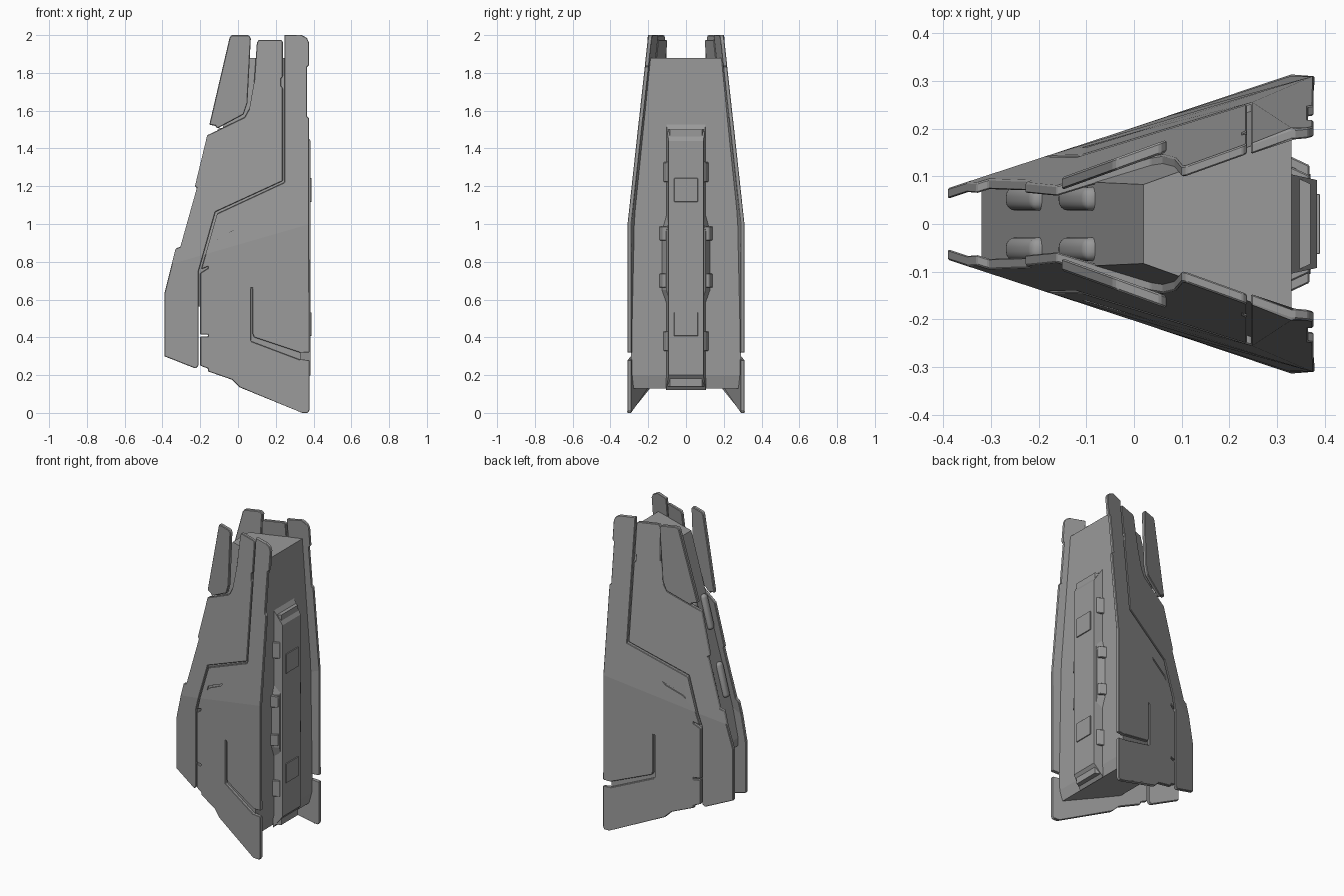
import bpy, bmesh, math
from mathutils import Matrix

if "Cube" in bpy.data.objects:
    bpy.data.objects.remove(bpy.data.objects["Cube"])

T = 0.022          # armour plate thickness
FLAT = 0.33        # behind this x the sides run straight back

grey = bpy.data.materials.new("dark_grey")
grey.diffuse_color = (0.32, 0.32, 0.32, 1)
grey.use_nodes = True
grey.node_tree.nodes["Principled BSDF"].inputs["Base Color"].default_value = grey.diffuse_color


def hull(x, z):
    """Half width of the folded hull side at (x, z)."""
    return 0.075 + 0.327 * (min(x, FLAT) + 0.39) - 0.11 * max(0, z - 0.89 - 0.29 * x)


def finish(bm, name, bevel=0, segs=1):
    bmesh.ops.recalc_face_normals(bm, faces=bm.faces[:])
    me = bpy.data.meshes.new(name)
    bm.to_mesh(me)
    bm.free()
    me.materials.append(grey)
    ob = bpy.data.objects.new(name, me)
    bpy.context.collection.objects.link(ob)
    if bevel:
        b = ob.modifiers.new("bevel", 'BEVEL')
        b.width, b.segments, b.limit_method = bevel, segs, 'ANGLE'
        b.angle_limit = math.radians(35)
    return ob


def mirror(ob):
    m = ob.modifiers.new("mirror", 'MIRROR')
    m.use_axis = (False, True, False)
    return ob


def slab(name, pts, outer, inner, bevel=0):
    """Side outline (x, z) given thickness between two y functions."""
    bm = bmesh.new()
    bm.faces.new([bm.verts.new((x, 0, z)) for x, z in pts])
    for co, no in (((FLAT, 0, 0), (1, 0, 0)), ((0, 0, 0.89), (-0.29, 0, 1))):
        bmesh.ops.bisect_plane(bm, geom=bm.verts[:] + bm.edges[:] + bm.faces[:],
                               plane_co=co, plane_no=no, dist=1e-5)
    faces = bm.faces[:]
    rim = [e for e in bm.edges if len(e.link_faces) == 1]
    twin = {v: bm.verts.new((v.co.x, -inner(v.co.x, v.co.z), v.co.z)) for v in bm.verts[:]}
    for v in twin:
        v.co.y = -outer(v.co.x, v.co.z)
    for f in faces:
        bm.faces.new([twin[v] for v in reversed(f.verts)])
    for e in rim:
        a, b = e.verts
        bm.faces.new((a, b, twin[b], twin[a]))
    return finish(bm, name, bevel)


def plate(name, pts, bevel=0.003):
    return slab(name, pts, hull, lambda x, z: hull(x, z) - T, bevel)


def loft_x(name, low, x0, high, x1, bevel=0):
    """Solid between two matching (y, z) outlines at x0 and x1."""
    bm = bmesh.new()
    a = [bm.verts.new((x0, y, z)) for y, z in low]
    b = [bm.verts.new((x1, y, z)) for y, z in high]
    bm.faces.new(a)
    bm.faces.new(b)
    for i in range(len(a)):
        j = (i + 1) % len(a)
        bm.faces.new((a[i], a[j], b[j], b[i]))
    return finish(bm, name, bevel)


def box(name, loc, size, tilt=0, bevel=0, segs=1):
    bm = bmesh.new()
    bmesh.ops.create_cube(bm, size=1, matrix=Matrix.Translation(loc)
                          @ Matrix.Rotation(tilt, 4, 'Y') @ Matrix.Diagonal((*size, 1)))
    return finish(bm, name, bevel, segs)


def rect(y0, y1, z0, z1):
    return [(y0, z0), (y1, z0), (y1, z1), (y0, z1)]


# Inner core between the armour sides
core = [(0.02, 1.88), (0.33, 1.88), (0.33, 0.2), (0.315, 0.13), (-0.04, 0.25),
        (-0.18, 0.56), (-0.32, 0.58), (-0.32, 0.63)]
slab("core", core, lambda x, z: hull(x, z) - 0.018, lambda x, z: 0.018 - hull(x, z))

# Rear armour plate, its outline including the L-shaped slot and edge notches
rear = [(0.245, 2.0), (0.338, 2.0), (0.365, 1.985), (0.376, 1.96), (0.376, 1.84), (0.365, 1.83),
        (0.365, 1.57), (0.376, 1.56), (0.378, 0.32), (0.325, 0.32), (0.085, 0.40), (0.077, 0.42),
        (0.077, 0.66), (0.068, 0.66), (0.068, 0.38), (0.325, 0.283), (0.378, 0.28), (0.378, 0.015),
        (0.37, 0.0), (0.34, 0.0), (0.01, 0.135), (-0.03, 0.175), (-0.16, 0.22), (-0.16, 0.235),
        (-0.2, 0.25), (-0.2, 0.405), (-0.16, 0.405), (-0.16, 0.415), (-0.2, 0.415),
        (-0.2, 0.74), (-0.16, 0.765), (-0.16, 0.775), (-0.195, 0.76), (-0.11, 1.055), (0.245, 1.22)]
ob = plate("rear_armour", rear)

# Shallow angled recess in the rear plate
cutter = slab("recess_cutter", [(-0.11, 0.915), (-0.1, 0.945), (0.03, 1.007), (0.01, 0.985), (-0.09, 0.935)],
              lambda x, z: hull(x, z) + 0.03, lambda x, z: hull(x, z) - 0.008)
cutter.hide_render = True
cutter.hide_viewport = True
cut = ob.modifiers.new("recess", 'BOOLEAN')
cut.operation, cut.object = 'DIFFERENCE', cutter
mirror(ob)

# Forward armour plate
front = [(0.11, 1.975), (0.228, 1.975), (0.237, 1.965), (0.237, 1.78), (0.228, 1.77), (0.228, 1.73),
         (0.237, 1.72), (0.237, 1.228), (-0.12, 1.064), (-0.21, 0.745), (-0.21, 0.25), (-0.225, 0.235),
         (-0.39, 0.3), (-0.39, 0.63), (-0.33, 0.87), (-0.305, 0.88), (-0.218, 1.19), (-0.228, 1.2),
         (-0.163, 1.47), (-0.12, 1.49), (0.035, 1.565), (0.06, 1.61), (0.085, 1.75), (0.1, 1.96)]
mirror(plate("front_armour", front))

# Upright upper fins standing proud of the hull
fin = [(-0.035, 2.0), (0.055, 2.0), (0.068, 1.985), (0.05, 1.64), (0.03, 1.58),
       (-0.11, 1.505), (-0.12, 1.52), (-0.152, 1.525), (-0.045, 1.985)]
mirror(slab("upper_fin", fin, lambda x, z: 0.152 + 0.36 * x,
            lambda x, z: 0.126 + 0.36 * x, 0.004))

# Long rounded studs on the sloping front of the core
tilt = math.atan(0.27)
for z in (1.40, 0.99):
    stud = mirror(box("front_stud", (0.02 - 0.27 * (1.88 - z), -0.053, z),
                      (0.05, 0.05, 0.22), tilt, 0.02, 4))
    for p in stud.data.polygons:
        p.use_smooth = True

# Rear spine: bulged base, tapered ridge and inset squares
half = [(0.105, 0.14), (0.105, 0.58), (0.13, 0.65), (0.13, 0.96), (0.105, 1.05), (0.105, 1.5)]
outline = half + [(-y, z) for y, z in reversed(half)]
inset = [(y * 0.8, z) for y, z in outline]
loft_x("spine_base", outline, 0.325, inset, 0.37)
loft_x("spine_ridge", rect(-0.105, 0.105, 0.12, 1.535), 0.325, rect(-0.092, 0.092, 0.2, 1.44), 0.384)
for z in (0.47, 1.18):
    box("spine_square", (0.374, 0, z), (0.032, 0.125, 0.125), 0, 0.001)

# Tapered clamps and tabs along both sides of the spine
for name, w, h, zs in (("spine_clamp", 0.143, 0.037, (0.70, 0.95)),
                       ("spine_tab", 0.122, 0.052, (0.38, 1.275))):
    for z in zs:
        mirror(loft_x(name, rect(-w, -0.09, z - h, z + h), 0.325,
                      rect(0.02 - w, -0.09, z - h, z + h), 0.368, 0.003))
